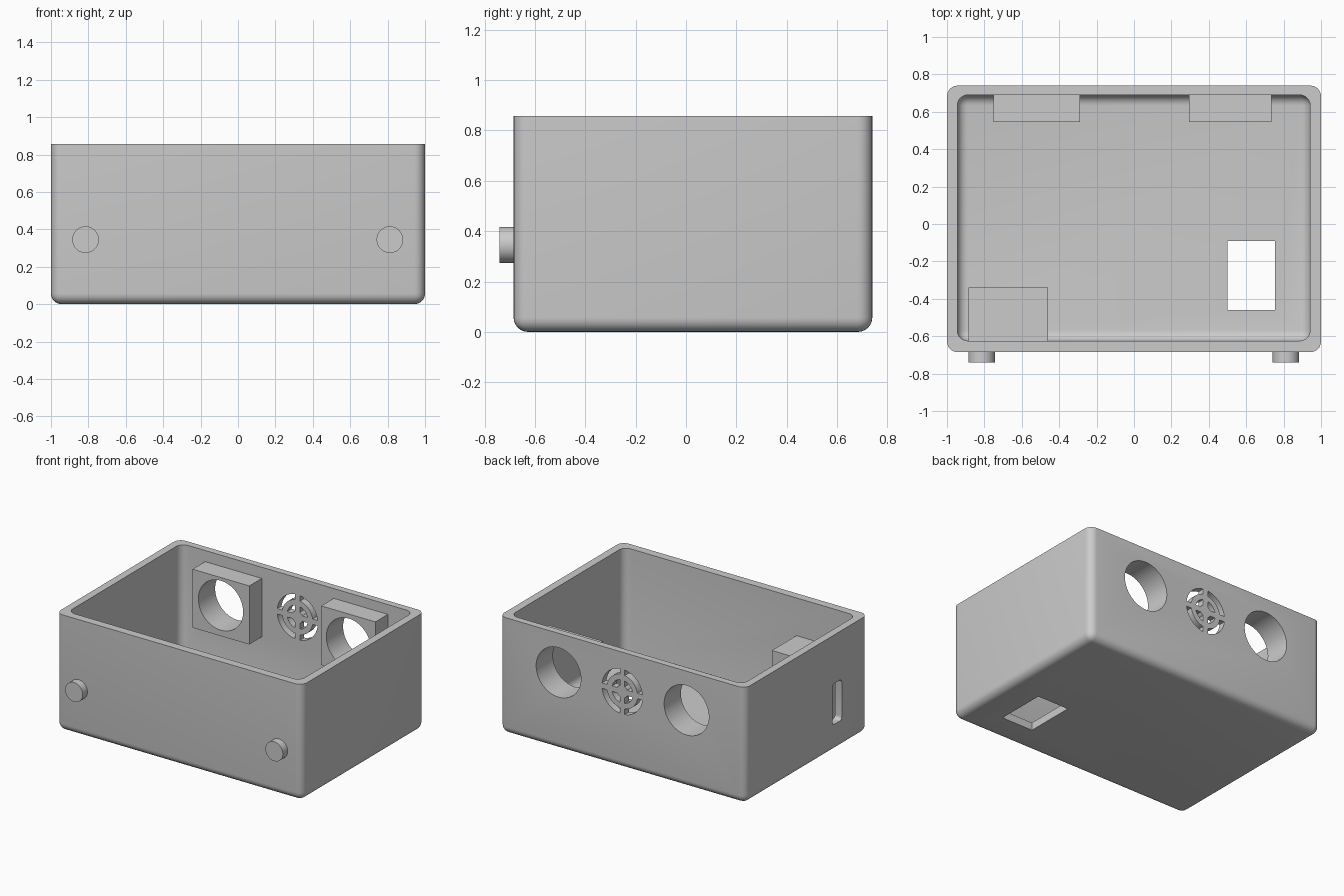
import bpy, bmesh
from math import asin, cos, sin, pi, radians
from mathutils import Matrix, Vector

if "Cube" in bpy.data.objects:
    bpy.data.objects.remove(bpy.data.objects["Cube"], do_unlink=True)

grey = bpy.data.materials.new("light grey plastic")
grey.use_nodes = True
grey.diffuse_color = (0.6, 0.6, 0.6, 1)
grey.node_tree.nodes["Principled BSDF"].inputs["Base Color"].default_value = (0.6, 0.6, 0.6, 1)


def finish(name, bm):
    bmesh.ops.recalc_face_normals(bm, faces=bm.faces)
    mesh = bpy.data.meshes.new(name)
    bm.to_mesh(mesh)
    bm.free()
    mesh.materials.append(grey)
    obj = bpy.data.objects.new(name, mesh)
    bpy.context.collection.objects.link(obj)
    return obj


def box(name, lo, hi, radius=0.0, rounded=lambda edge, top: True):
    """Box between two corners, with chosen edges rounded."""
    bm = bmesh.new()
    lo, hi = Vector(lo), Vector(hi)
    bmesh.ops.create_cube(bm, size=1)
    for v in bm.verts:
        v.co = [(lo[i] + hi[i]) / 2 + v.co[i] * (hi[i] - lo[i]) for i in range(3)]
    if radius:
        edges = [e for e in bm.edges if rounded(e, hi.z)]
        bmesh.ops.bevel(bm, geom=edges, offset=radius, segments=6, profile=0.5, affect='EDGES')
    return finish(name, bm)


def cylinder(name, x, z, radius, y0, y1):
    """Cylinder lying along y."""
    bm = bmesh.new()
    place = Matrix.Translation((x, (y0 + y1) / 2, z)) @ Matrix.Rotation(pi / 2, 4, 'X')
    bmesh.ops.create_cone(bm, cap_ends=True, segments=64, radius1=radius, radius2=radius,
                          depth=y1 - y0, matrix=place)
    return finish(name, bm)


def grille_slots(name, z, rings, spoke, y0, y1):
    """Quarter ring slots separated by a cross of straight spokes."""
    bm = bmesh.new()
    for inner, outer in rings:
        for quarter in range(4):
            pts = []
            for r, order in ((inner, range(13)), (outer, reversed(range(13)))):
                a = asin(spoke / r)
                for i in order:
                    t = quarter * pi / 2 + a + (pi / 2 - 2 * a) * i / 12
                    pts.append((r * cos(t), y0, z + r * sin(t)))
            face = bm.faces.new([bm.verts.new(p) for p in pts])
            new = bmesh.ops.extrude_face_region(bm, geom=[face])["geom"]
            bmesh.ops.translate(bm, vec=(0, y1 - y0, 0),
                                verts=[g for g in new if isinstance(g, bmesh.types.BMVert)])
    return finish(name, bm)


def combine(obj, other, operation='DIFFERENCE'):
    mod = obj.modifiers.new(other.name, 'BOOLEAN')
    mod.operation = operation
    mod.solver = 'EXACT'
    mod.object = other
    bpy.context.view_layer.objects.active = obj
    bpy.ops.object.modifier_apply(modifier=mod.name)
    bpy.data.objects.remove(other, do_unlink=True)


def smooth(obj):
    bpy.ops.object.select_all(action='DESELECT')
    obj.select_set(True)
    bpy.context.view_layer.objects.active = obj
    bpy.ops.object.shade_smooth_by_angle(angle=radians(30))


def not_top(edge, top):
    return any(v.co.z < top - 0.001 for v in edge.verts)


# Open tray with rounded sides and floor
case = box("case_shell", (-1, -0.685, 0), (1, 0.74, 0.857), 0.057, not_top)
combine(case, box("cavity", (-0.945, -0.625, 0.057), (0.942, 0.69, 1), 0.057, not_top))

# Mounting blocks inside the rear wall and the front corner
blocks = [
    box("rear_block_right", (-0.75, 0.545, 0.345), (-0.29, 0.7, 0.775)),
    box("rear_block_left", (0.295, 0.545, 0.35), (0.735, 0.7, 0.785)),
    box("front_corner_block", (-0.885, -0.635, 0.11), (-0.46, -0.34, 0.58)),
]
for block in blocks:
    combine(case, block, 'UNION')

# Round ports through the rear wall and blocks
for x in (-0.522, 0.518):
    combine(case, cylinder("port", x, 0.57, 0.182, 0.4, 0.9))

# Ventilation grille between the ports
combine(case, grille_slots("vent", 0.567, ((0.045, 0.085), (0.125, 0.165)), 0.02, 0.6, 0.8))

# Side slot and floor window
combine(case, box("side_slot", (-1.1, -0.38, 0.2), (-0.9, -0.27, 0.5), 0.025,
                  lambda e, top: abs(e.verts[0].co.x - e.verts[1].co.x) > 0.1))
combine(case, box("floor_window", (0.5, -0.46, -0.1), (0.755, -0.09, 0.2)))
smooth(case)

# Front pegs
for side, x in (("right", -0.815), ("left", 0.812)):
    smooth(cylinder("front_peg_" + side, x, 0.345, 0.071, -0.74, -0.68))
